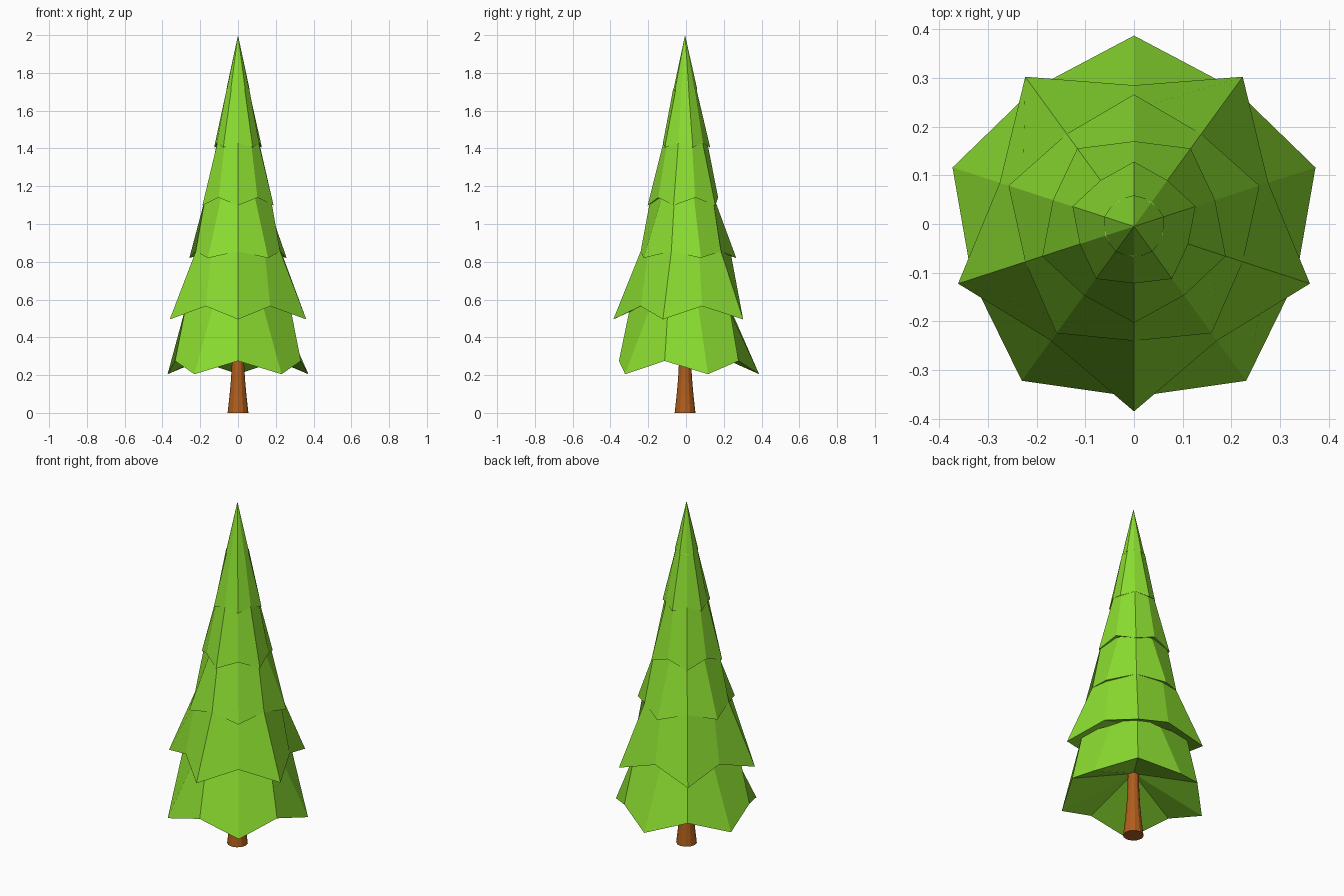
import bpy, bmesh, math

if "Cube" in bpy.data.objects:
    bpy.data.objects.remove(bpy.data.objects["Cube"])

CY = -0.005  # trunk axis sits slightly off centre


def material(name, rgb):
    m = bpy.data.materials.new(name)
    m.diffuse_color = (*rgb, 1)
    m.use_nodes = True
    m.node_tree.nodes["Principled BSDF"].inputs["Base Color"].default_value = m.diffuse_color
    return m


def polar(r, deg, z):
    a = math.radians(deg)
    return (r * math.cos(a), CY + r * math.sin(a), z)


def loft(name, rings, bottom, top, mat):
    """Skin rings of points, closing each end with a fan to a centre point."""
    bm = bmesh.new()
    vs = [[bm.verts.new(p) for p in ring] for ring in rings]
    lo, hi = bm.verts.new((0, CY, bottom)), bm.verts.new((0, CY, top))
    n = len(rings[0])
    for i in range(n):
        j = (i + 1) % n
        bm.faces.new((lo, vs[0][j], vs[0][i]))
        bm.faces.new((hi, vs[-1][i], vs[-1][j]))
        for a, b in zip(vs, vs[1:]):
            bm.faces.new((a[i], a[j], b[j], b[i]))
    bmesh.ops.recalc_face_normals(bm, faces=bm.faces)
    me = bpy.data.meshes.new(name)
    bm.to_mesh(me)
    bm.free()
    ob = bpy.data.objects.new(name, me)
    bpy.context.collection.objects.link(ob)
    me.materials.append(mat)


green = material("needles", (0.26, 0.73, 0.03))
brown = material("bark", (0.43, 0.11, 0.012))

# Flared trunk
profile = [(0.055, 0), (0.045, 0.09), (0.037, 0.18), (0.032, 0.27), (0.029, 0.42)]
loft("trunk", [[polar(r, k * 30, z) for k in range(12)] for r, z in profile],
     0, 0.42, brown)

# Branch tiers: tip radius, tip z, valley radius, valley z,
# then upper ring radius above tips and valleys
tiers = [
    (0.392, 0.205, 0.350, 0.275, 0.225, 0.290),
    (0.380, 0.495, 0.290, 0.565, 0.235, 0.240),
    (0.271, 0.820, 0.235, 0.855, 0.153, 0.182),
    (0.198, 1.098, 0.175, 1.140, 0.115, 0.118),
    (0.133, 1.405, 0.117, 1.430, 0.060, 0.063),
    (0.066, 1.690, 0.064, 1.715, None, None),
]
for i, (rt, zt, rv, zv, ut, uv) in enumerate(tiers):
    start = 90 if i % 2 == 0 else 54   # every other tier is turned half a step
    angles = [start + 36 * k for k in range(10)]
    rings = [[polar(*((rv, a, zv) if k % 2 else (rt, a, zt)))
              for k, a in enumerate(angles)]]
    if ut:
        z = tiers[i + 1][3]
        rings.append([polar(uv if k % 2 else ut, a, z)
                      for k, a in enumerate(angles)])
    loft(f"branch_tier_{i + 1}", rings, zv + (0.105 if i < 2 else 0.05),
         z + 0.06 if ut else 2.0, green)
